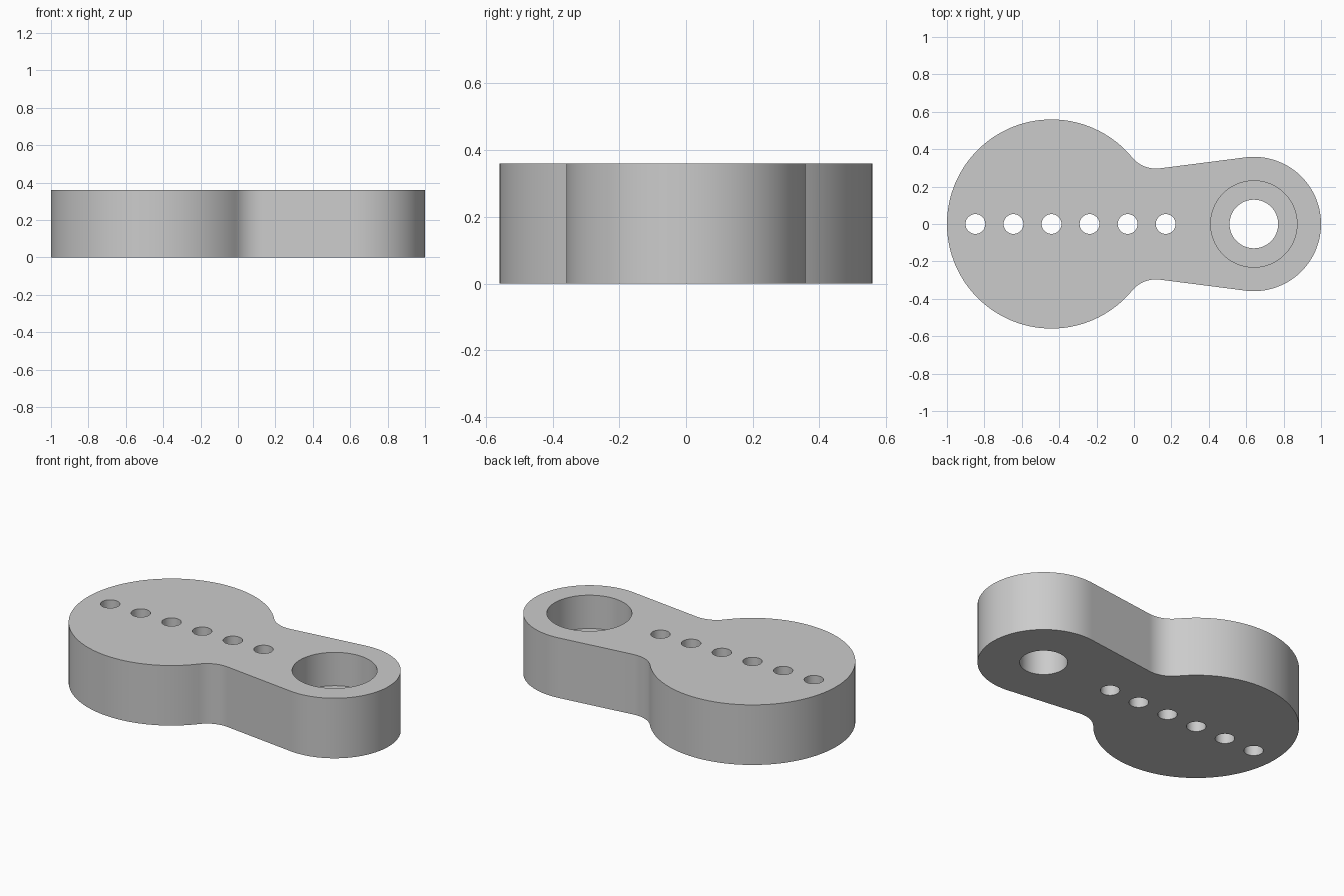
import bpy, bmesh
from math import sin, cos, pi, radians, sqrt, atan2
from mathutils import Vector

cube = bpy.data.objects.get("Cube")
if cube:
    bpy.data.objects.remove(cube)

HEIGHT = 0.36
BIG, BIG_R = Vector((-0.441, 0)), 0.559
SMALL, SMALL_R = Vector((0.641, 0)), 0.359
FILLET_R = 0.167
TILT = radians(7.3)          # slope of the straight neck sides
FLOOR = 0.16                 # height of the counterbore floor


def arc(centre, radius, start, end, steps):
    return [centre + radius * Vector((cos(a), sin(a)))
            for a in (start + (end - start) * i / steps for i in range(steps + 1))]


def new_object(name, bm):
    bmesh.ops.recalc_face_normals(bm, faces=bm.faces)
    mesh = bpy.data.meshes.new(name)
    bm.to_mesh(mesh)
    bm.free()
    obj = bpy.data.objects.new(name, mesh)
    bpy.context.collection.objects.link(obj)
    return obj


def extrude_loop(bm, points, z0, z1):
    bottom = bm.faces.new([bm.verts.new((p.x, p.y, z0)) for p in points])
    top = bmesh.ops.extrude_face_region(bm, geom=[bottom], use_keep_orig=True)["geom"]
    bmesh.ops.translate(bm, vec=(0, 0, z1 - z0),
                        verts=[v for v in top if isinstance(v, bmesh.types.BMVert)])


def cylinder_cutter(name, discs, z0, z1):
    bm = bmesh.new()
    for x, radius, sides in discs:
        extrude_loop(bm, arc(Vector((x, 0)), radius, 0, 2 * pi, sides)[:-1], z0, z1)
    obj = new_object(name, bm)
    obj.hide_render = True
    return obj


# Fillet centre: touches the neck line and the large round end
along = Vector((cos(TILT), sin(TILT)))
normal = Vector((-sin(TILT), cos(TILT)))
offset = SMALL + (SMALL_R + FILLET_R) * normal - BIG
b = offset.dot(along)
s = b - sqrt(b * b - offset.length_squared + (BIG_R + FILLET_R) ** 2)
fillet = BIG + offset - s * along
meet = atan2(fillet.y, fillet.x - BIG.x)

# Upper half outline from the right tip to the left tip, then mirrored
half = arc(SMALL, SMALL_R, 0, pi / 2 + TILT, 40)
half += arc(fillet, FILLET_R, TILT - pi / 2, meet - pi, 16)
half += arc(BIG, BIG_R, meet, pi, 56)[1:]
outline = half + [Vector((p.x, -p.y)) for p in reversed(half[1:-1])]

bm = bmesh.new()
extrude_loop(bm, outline, 0, HEIGHT)
arm = new_object("crank_arm", bm)

# Row of small holes, shaft hole and counterbore
holes = [(-0.848 + 0.2035 * i, 0.053, 40) for i in range(6)]
cutters = [
    cylinder_cutter("through_hole_cutter", holes + [(SMALL.x, 0.13, 64)], -0.1, HEIGHT + 0.1),
    cylinder_cutter("counterbore_cutter", [(SMALL.x, 0.231, 80)], FLOOR, HEIGHT + 0.1),
]
bpy.ops.object.select_all(action="DESELECT")
arm.select_set(True)
bpy.context.view_layer.objects.active = arm
for cutter in cutters:
    mod = arm.modifiers.new(cutter.name, "BOOLEAN")
    mod.operation = "DIFFERENCE"
    mod.solver = "EXACT"
    mod.object = cutter
    bpy.ops.object.modifier_apply(modifier=mod.name)
    bpy.data.objects.remove(cutter)

# Plain grey finish
grey = bpy.data.materials.new("grey")
grey.use_nodes = True
colour = (0.6, 0.6, 0.6, 1)
grey.diffuse_color = colour
grey.node_tree.nodes["Principled BSDF"].inputs["Base Color"].default_value = colour
arm.data.materials.clear()
arm.data.materials.append(grey)
bpy.ops.object.shade_smooth_by_angle(angle=radians(30))
